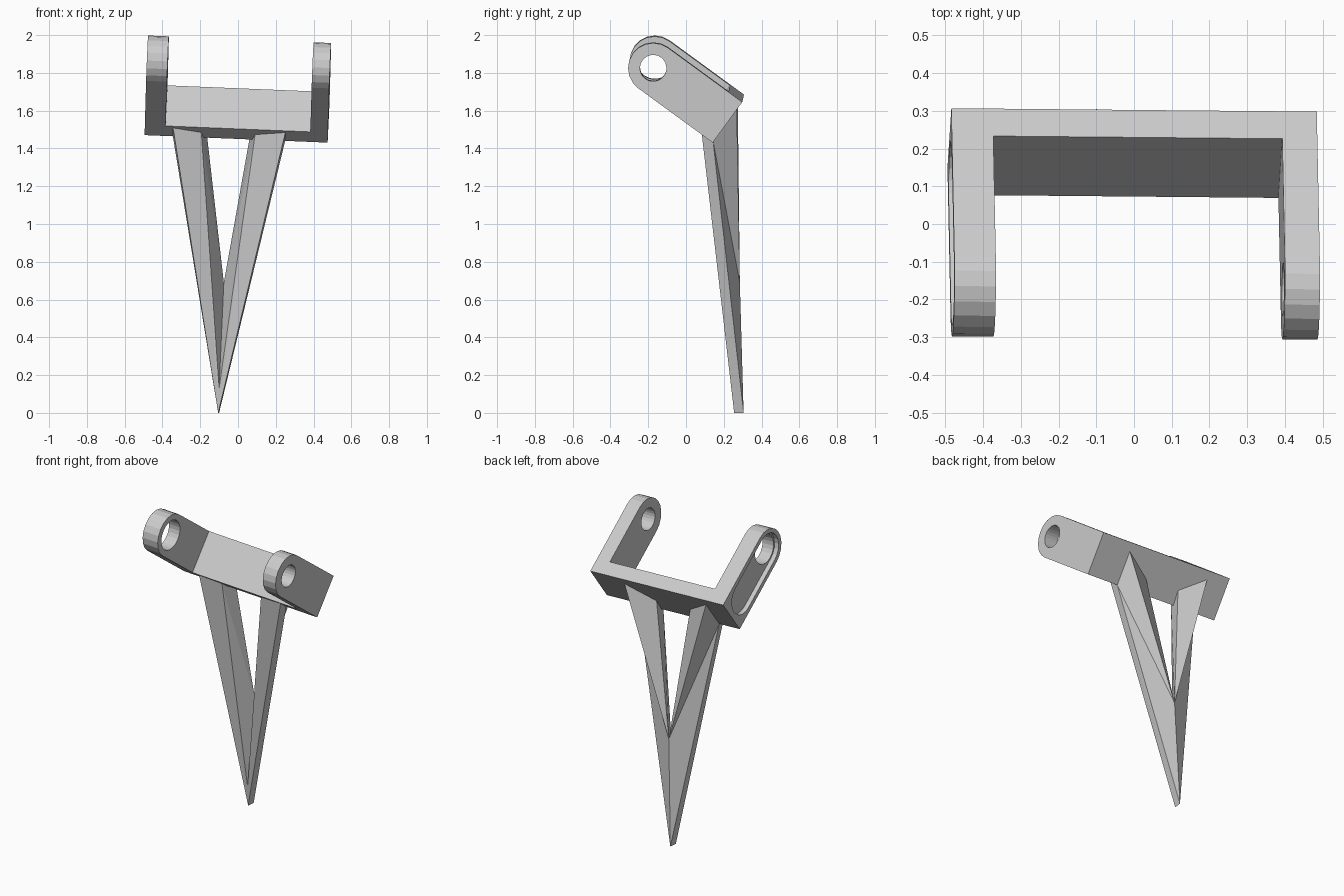
import bpy, bmesh, math
from mathutils import Vector, Matrix

if "Cube" in bpy.data.objects:
    bpy.data.objects.remove(bpy.data.objects["Cube"])

# Tilted bracket frame: u across, v along the arms towards the bar, w across the arm width
u = Vector((1, -0.0093, -0.041)).normalized()
v = Vector((0, 0.807, -0.59))
v = (v - u * v.dot(u)).normalized()
w = u.cross(v)
ORIGIN = Vector((-0.005, 0.224, 1.558))
FRAME = Matrix.Translation(ORIGIN) @ Matrix((u, v, w)).transposed().to_4x4()
H = 0.133          # half width of the arms
PIVOT = -0.487     # hole centre along v


def make(name, verts, faces):
    me = bpy.data.meshes.new(name)
    bm = bmesh.new()
    vs = [bm.verts.new(p) for p in verts]
    for f in faces:
        bm.faces.new([vs[i] for i in f])
    bmesh.ops.recalc_face_normals(bm, faces=bm.faces)
    bm.to_mesh(me)
    bm.free()
    ob = bpy.data.objects.new(name, me)
    bpy.context.collection.objects.link(ob)
    return ob


def prism(name, profile, x0, x1):
    n = len(profile)
    verts = [FRAME @ Vector((x, a, b)) for x in (x0, x1) for a, b in profile]
    faces = [list(range(n)), list(range(n, 2 * n))]
    faces += [[i, (i + 1) % n, n + (i + 1) % n, n + i] for i in range(n)]
    return make(name, verts, faces)


def arc(c, r, a0, a1, n):
    return [(c + r * math.cos(math.radians(a0 + (a1 - a0) * i / n)),
             r * math.sin(math.radians(a0 + (a1 - a0) * i / n))) for i in range(n + 1)]


def cut(ob, cutter):
    cutter.hide_render = True
    mod = ob.modifiers.new("cut", 'BOOLEAN')
    mod.operation = 'DIFFERENCE'
    mod.solver = 'EXACT'
    mod.object = cutter
    bpy.context.view_layer.objects.active = ob
    bpy.ops.object.modifier_apply(modifier=mod.name)
    bpy.data.objects.remove(cutter)


# U-shaped bracket: round-ended slab, hollowed between the arms
bracket = prism("bracket", arc(PIVOT, H, 90, 270, 10) + [(0, -H), (0, H)], -0.485, 0.485)
cut(bracket, prism("gap", [(-0.9, -0.3), (-0.09, -0.3), (-0.09, 0.3), (-0.9, 0.3)], -0.375, 0.392))

# Pivot holes and the long pocket on the outside of the left arm
cut(bracket, prism("right_hole", arc(PIVOT, 0.07, 0, 345, 23), 0.3, 0.6))
cut(bracket, prism("left_hole", arc(PIVOT, 0.095, 0, 345, 23), -0.6, -0.3))
pocket = arc(PIVOT, 0.105, 90, 270, 10) + arc(-0.14, 0.105, -90, 90, 10)
cut(bracket, prism("pocket", pocket, -0.6, -0.455))

# Forked spike: two tapering legs meeting at the tip
tip_front, tip_back = Vector((-0.105, 0.255, 0)), Vector((-0.1, 0.305, 0))
fork_front, fork_back = Vector((-0.1, 0.242, 0.13)), Vector((-0.075, 0.285, 0.69))
verts = [tip_front, tip_back, fork_front, fork_back]
faces = []
for outer, inner in ((-0.335, -0.165), (0.26, 0.08)):
    s = len(verts)
    lean = 0.02 if outer > 0 else -0.02
    tops = [(outer, -0.075, -H), (inner + lean, -0.045, -H), (outer, 0, -H),
            (outer, 0, 0.6 * H), (inner, 0, -0.3 * H)]
    verts += [FRAME @ Vector(p) for p in tops]
    fo, fi, mid, bo, bi = range(s, s + 5)
    faces += [(0, fo, fi), (0, fi, 2), (0, 1, mid), (0, mid, fo), (1, 3, mid),
              (mid, 3, bo), (bo, 3, bi), (fi, bi, 3), (fi, 3, 2),
              (fo, fi, mid), (fi, bi, mid), (mid, bi, bo)]
make("forked_spike", verts, faces)
